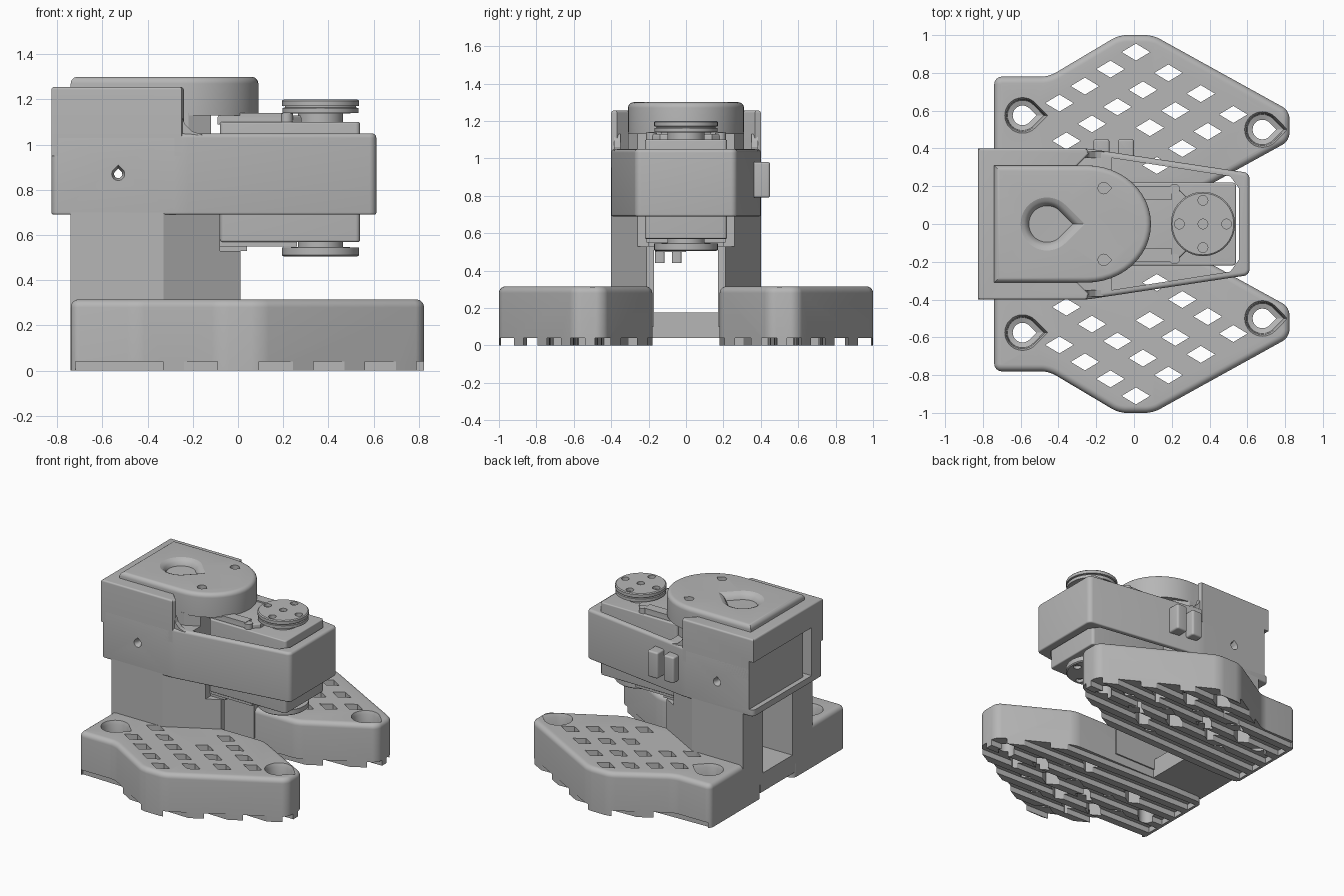
import bpy, bmesh, math
from mathutils import Matrix, Vector

if "Cube" in bpy.data.objects:
    bpy.data.objects.remove(bpy.data.objects["Cube"])

grey = bpy.data.materials.new("plain_grey")
grey.use_nodes = True
grey.diffuse_color = (0.47, 0.47, 0.47, 1)
grey.node_tree.nodes["Principled BSDF"].inputs["Base Color"].default_value = grey.diffuse_color

SIDEWAYS = Matrix(((0, 1, 0), (0, 0, 1), (1, 0, 0)))  # local x -> z, y -> x, z -> y


def add_loft(bm, pts, sections, centre=(0, 0), turn=None):
    """Stack scaled copies of an outline; sections are (height, scale)."""
    rings = []
    for z, s in sections:
        ring = [Vector((centre[0] + x * s, centre[1] + y * s, z)) for x, y in pts]
        rings.append([bm.verts.new(turn @ v if turn else v) for v in ring])
    n = len(pts)
    for a, b in zip(rings, rings[1:]):
        for i in range(n):
            j = (i + 1) % n
            bm.faces.new((a[i], a[j], b[j], b[i]))
    bm.faces.new(rings[0][::-1])
    bm.faces.new(rings[-1])


def finish(name, bm):
    bmesh.ops.recalc_face_normals(bm, faces=bm.faces)
    mesh = bpy.data.meshes.new(name)
    bm.to_mesh(mesh)
    bm.free()
    mesh.materials.append(grey)
    ob = bpy.data.objects.new(name, mesh)
    bpy.context.collection.objects.link(ob)
    return ob


def solid(name, pts, z0, z1, corner=0, top=0, bottom=0):
    """Upright prism; corner radius must exceed the rim radius where both are used."""
    bm = bmesh.new()
    add_loft(bm, pts, [(z0, 1), (z1, 1)])
    bmesh.ops.recalc_face_normals(bm, faces=bm.faces)
    rules = ((corner, lambda a, b: abs(a - b) > 1e-4),
             (top, lambda a, b: min(a, b) > z1 - 1e-4),
             (bottom, lambda a, b: max(a, b) < z0 + 1e-4))
    for width, rule in rules:
        if width:
            edges = [e for e in bm.edges if rule(e.verts[0].co.z, e.verts[1].co.z)]
            bmesh.ops.bevel(bm, geom=edges, offset=width, segments=6, profile=0.5,
                            affect='EDGES', clamp_overlap=False)
    return finish(name, bm)


def loft(name, pts, sections, centre=(0, 0), turn=None):
    bm = bmesh.new()
    add_loft(bm, pts, sections, centre, turn)
    return finish(name, bm)


def rect(x0, x1, y0, y1):
    return [(x0, y0), (x1, y0), (x1, y1), (x0, y1)]


def both_sides(half):
    """Close an outline given on the -y side by mirroring it."""
    return half + [(x, -y) for x, y in reversed(half) if y]


def circle(r=1, n=40):
    return [(r * math.cos(2 * math.pi * i / n), r * math.sin(2 * math.pi * i / n)) for i in range(n)]


def teardrop(n=24):
    arc = [math.radians(45 + 270 * i / n) for i in range(n + 1)]
    return [(math.cos(a), math.sin(a)) for a in arc] + [(1.41, 0)]


def cut(ob, cutters):
    for c in cutters:
        c.hide_render = True
        m = ob.modifiers.new("cut", 'BOOLEAN')
        m.operation, m.solver, m.object = 'DIFFERENCE', 'EXACT', c
        bpy.context.view_layer.objects.active = ob
        bpy.ops.object.modifier_apply(modifier=m.name)


def mirrored(ob, name):
    mesh = ob.data.copy()
    mesh.transform(Matrix.Scale(-1, 4, (0, 1, 0)))
    mesh.flip_normals()
    twin = bpy.data.objects.new(name, mesh)
    bpy.context.collection.objects.link(twin)


def drop(obs):
    for o in obs:
        bpy.data.objects.remove(o)


# Feet: lattice plates with screw holes and ribbed undersides
outline = [(-0.74, 0.18), (0.35, 0.18), (0.823, 0.44), (0.823, 0.6),
           (0.1, 1.0), (-0.08, 1.0), (-0.45, 0.78), (-0.74, 0.78)]
screws = [Vector((-0.59, 0.575)), Vector((0.68, 0.5))]
foot = solid("left_foot", outline, 0, 0.315, corner=0.04, top=0.035)


def margin(p):
    gaps = []
    for a, b in zip(outline, outline[1:] + outline[:1]):
        a, d = Vector(a), (Vector(b) - Vector(a)).normalized()
        gaps.append(d.x * (p - a).y - d.y * (p - a).x)
    gaps[5:7] = [max(gaps[5:7])]  # the two edges at the inward corner
    return min(gaps)


start, along, across = Vector((0.01, 0.91)), Vector((0.307, -0.02)), Vector((-0.135, -0.09))
bm = bmesh.new()
diamond = [(-0.075, 0), (0, -0.045), (0.075, 0), (0, 0.045)]
for j in range(9):
    for i in range(-3, 7):
        p = start + along * i + across * j
        behind = p.x < 0.05 and p.y < 0.42
        if margin(p) > 0.075 and not behind and min((p - s).length for s in screws) > 0.15:
            add_loft(bm, diamond, [(-0.1, 1), (0.5, 1)], p)
tools = [finish("diamond_cutter", bm)]
bm = bmesh.new()
groove = [(x, y + 0.03 * x) for x, y in rect(-0.72, 1.5, -0.04, 0.04)]
for j in range(-1, 6):
    add_loft(bm, groove, [(-0.1, 1), (0.04, 1)], (0, 0.82 - 0.133 * j))
tools.append(finish("groove_cutter", bm))
for s in screws:
    tools.append(loft("screw_cutter", teardrop(),
                      [(-0.1, 0.052), (0.2, 0.052), (0.21, 0.08), (0.29, 0.085), (0.33, 0.1)], s))
cut(foot, tools)
drop(tools)
mirrored(foot, "right_foot")

# Rear crossbar and pillar walls, lowered beneath the motor
solid("crossbar", rect(-0.74, -0.32, -0.2, 0.2), 0.04, 0.175)
wall = solid("left_pillar", [(-0.74, 0.17), (0.01, 0.17), (0.01, 0.21), (-0.33, 0.4), (-0.74, 0.4)],
             0.1, 0.7)
tools = [solid("pillar_cutter", rect(-0.08, 0.1, 0.1, 0.5), 0.53, 0.8)]
cut(wall, tools)
drop(tools)
mirrored(wall, "right_pillar")
solid("pillar_lintel", rect(-0.74, -0.6, -0.2, 0.2), 0.63, 0.7)

# Housing: tapered sleeve at the front, taller block at the back
sleeve = solid("housing_sleeve", both_sides([(-0.825, -0.4), (-0.25, -0.4), (0.612, -0.27)]),
               0.69, 1.05, corner=0.03, top=0.02, bottom=0.01)
tower = solid("housing_tower", both_sides([(-0.825, -0.4), (-0.25, -0.4), (-0.24, -0.37), (-0.3, -0.31)]),
              0.95, 1.255, top=0.012)
recess = [(-1, -0.27), (-0.74, -0.27), (-0.74, -0.22), (-0.79, -0.22), (-0.79, 0.5), (-1, 0.5)]
tools = [solid("well_cutter", both_sides([(-0.12, -0.35), (0.51, -0.252), (0.555, -0.19)]), 0.5, 1.2),
         loft("side_hole_cutter", teardrop(), [(-0.42, 0.036), (-0.37, 0.018), (0.37, 0.018), (0.42, 0.036)],
              (0.87, -0.53), SIDEWAYS),
         solid("back_cutter", recess, 0.74, 1.09)]
cut(sleeve, tools)
cut(tower, tools[2:])
drop(tools)
for side in (-1, 1):
    # Curved ramp where the tower meets the sleeve
    ramp = [(1.0, -0.27), (1.13, -0.25), (1.09, -0.235), (1.06, -0.205), (1.045, -0.16), (1.0, -0.16)]
    loft("tower_ramp", ramp, [(side * 0.35, 1), (side * 0.385, 1)], turn=SIDEWAYS)

# Top cap with a rounded nose, a finger dish and two screw holes
nose = [(-0.25 + 0.34 * math.sin(a), -0.31 * math.cos(a)) for a in (math.pi * i / 24 for i in range(12))]
cap = solid("top_cap", both_sides([(-0.74, -0.31)] + nose + [(0.09, 0)]), 1.13, 1.3, top=0.03)
tools = [loft("dish_cutter", teardrop(32),
              [(1.15, 0.085), (1.23, 0.09), (1.26, 0.098), (1.28, 0.109), (1.292, 0.122), (1.302, 0.145)],
              (-0.46, 0))]
tools += [loft("cap_screw_cutter", teardrop(), [(1.2, 0.03), (1.4, 0.03)], (-0.16, s * 0.19)) for s in (-1, 1)]
cut(cap, tools)
drop(tools)
solid("cap_neck", both_sides([(-0.7, -0.31), (-0.22, -0.31), (-0.12, -0.26)]), 1.0, 1.14)

# Servo motor held in the sleeve
solid("servo_body", rect(-0.08, 0.54, -0.22, 0.22), 0.57, 1.1, corner=0.02, top=0.008, bottom=0.008)
solid("servo_top_plate", both_sides([(-0.09, -0.2), (0.22, -0.2), (0.28, -0.14)]), 1.09, 1.13, top=0.01)
solid("servo_bottom_plate", rect(-0.08, 0.04, -0.2, 0.2), 0.53, 0.58)
solid("servo_bottom_step", rect(-0.08, 0.26, -0.21, 0.21), 0.55, 0.58)
for side in (-1, 1):
    solid("servo_rail", rect(-0.08, 0.2, side * 0.165 - 0.035, side * 0.165 + 0.035), 1.12, 1.14)
    loft("servo_screw", circle(0.028, 20), [(1.09, 1), (1.137, 1)], (0.215, side * 0.185))
    solid("cable_hook", rect(-0.22, -0.09, -0.095 + side * 0.045 - 0.025, -0.095 + side * 0.045 + 0.025),
          0.44, 0.55, corner=0.01)
solid("cable_socket", rect(-0.25, -0.08, -0.16, 0.0), 0.5, 0.7)

# Round output horns above and below the servo
spots = [(0, 0)] + circle(0.125, 4)
upper = [(0, 0.163), (0.006, 0.17), (0.028, 0.17), (0.03, 0.158), (0.036, 0.158),
         (0.038, 0.168), (0.06, 0.168), (0.062, 0.1), (0.11, 0.1)]
lower = upper[:2] + [(0.04, 0.17), (0.042, 0.1), (0.09, 0.1)]
for name, face, sign, layers in (("upper_horn", 1.2, 1, upper), ("lower_horn", 0.505, -1, lower)):
    horn = loft(name, circle(1, 56), [(face - sign * d, r) for d, r in layers], (0.365, 0))
    bm = bmesh.new()
    for x, y in spots:
        add_loft(bm, circle(0.026, 18), [(face - sign * 0.022, 1), (face + sign * 0.05, 1)], (0.365 + x, y))
    tools = [finish("horn_hole_cutter", bm)]
    cut(horn, tools)
    drop(tools)

# Cable clip on the left flank
for x in (-0.215, -0.085):
    solid("cable_clip", rect(x, x + 0.085, 0.35, 0.45), 0.79, 0.98, corner=0.015, top=0.012, bottom=0.012)

# Smooth rounded rims, keep hard edges
for ob in bpy.context.scene.objects:
    ob.select_set(ob.type == 'MESH')
    if ob.type == 'MESH':
        bpy.context.view_layer.objects.active = ob
bpy.ops.object.shade_smooth_by_angle(angle=math.radians(20))
